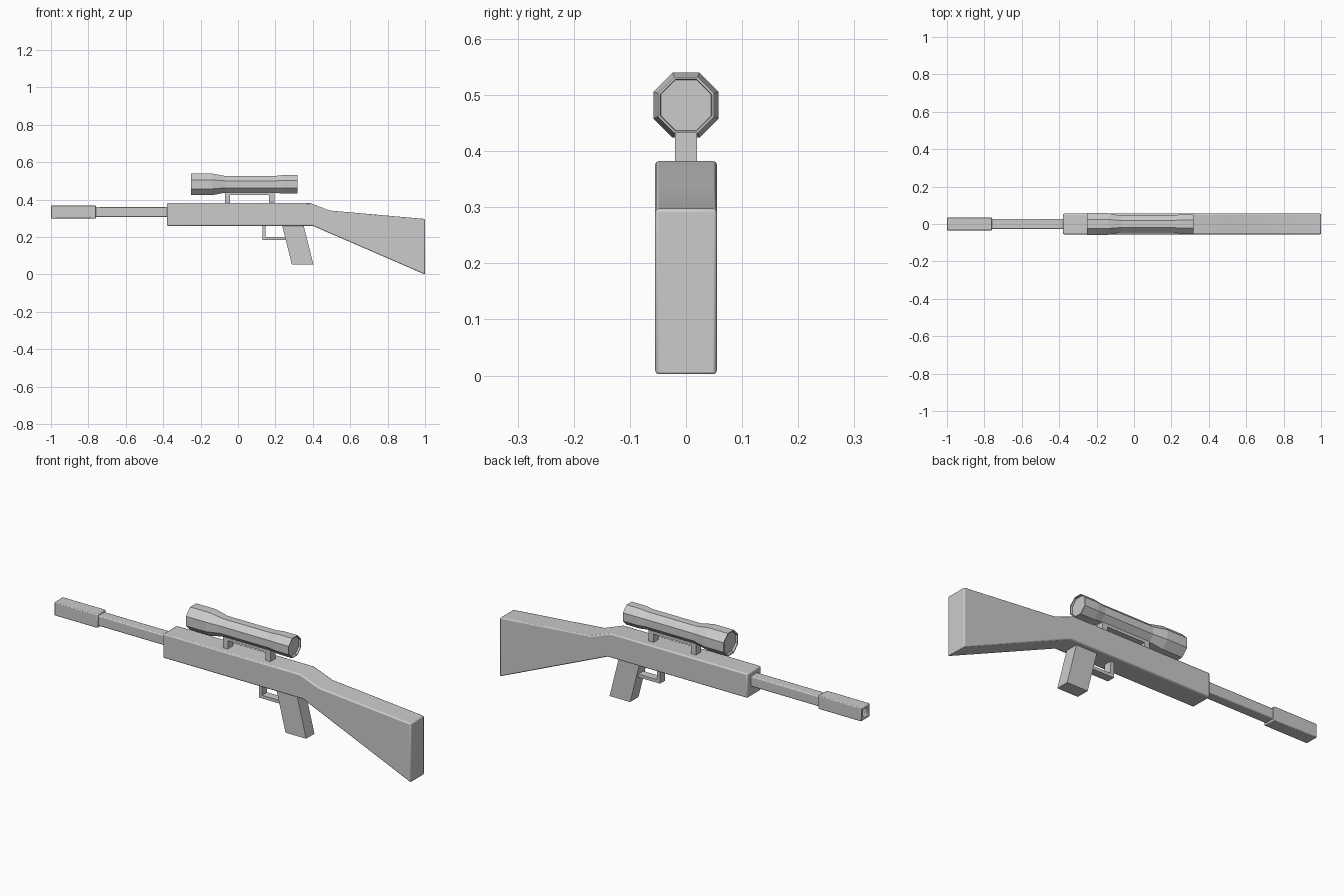
import bpy, bmesh, math

if "Cube" in bpy.data.objects:
    bpy.data.objects.remove(bpy.data.objects["Cube"])


def finish(name, bm, bevel=0.0):
    bmesh.ops.recalc_face_normals(bm, faces=bm.faces)
    me = bpy.data.meshes.new(name)
    bm.to_mesh(me)
    bm.free()
    ob = bpy.data.objects.new(name, me)
    bpy.context.collection.objects.link(ob)
    if bevel:
        mod = ob.modifiers.new("edge_bevel", 'BEVEL')
        mod.width = bevel
        mod.segments = 2
        mod.limit_method = 'ANGLE'
        mod.angle_limit = math.radians(40)
        bpy.ops.object.select_all(action='DESELECT')
        ob.select_set(True)
        bpy.context.view_layer.objects.active = ob
        bpy.ops.object.shade_smooth_by_angle(angle=math.radians(50))
    return ob


def extrude_profile(name, pts, half, bevel=0.0):
    """Side profile (x, z) extruded symmetrically along y."""
    bm = bmesh.new()
    face = bm.faces.new([bm.verts.new((x, -half, z)) for x, z in pts])
    new = bmesh.ops.extrude_face_region(bm, geom=[face])["geom"]
    verts = [v for v in new if isinstance(v, bmesh.types.BMVert)]
    bmesh.ops.translate(bm, verts=verts, vec=(0, 2 * half, 0))
    return finish(name, bm, bevel)


def tube(name, profile, sides, zc, bevel=0.0):
    """Rings of (x, flat-to-centre distance) along x, capped at both ends."""
    bm = bmesh.new()
    rings = []
    for x, a in profile:
        r = a / math.cos(math.pi / sides)
        angs = [2 * math.pi * (i + 0.5) / sides for i in range(sides)]
        rings.append([bm.verts.new((x, r * math.cos(t), zc + r * math.sin(t))) for t in angs])
    for a, b in zip(rings, rings[1:]):
        for i in range(sides):
            j = (i + 1) % sides
            bm.faces.new((a[i], a[j], b[j], b[i]))
    bm.faces.new(rings[0])
    bm.faces.new(rings[-1])
    return finish(name, bm, bevel)


# Receiver and shoulder stock in one piece
extrude_profile("body_and_stock", [
    (-0.38, 0.26), (-0.38, 0.382), (0.385, 0.382), (0.49, 0.342),
    (1.0, 0.297), (1.0, 0.0), (0.40, 0.26)], 0.055, 0.006)

# Square barrel and its hollow muzzle
tube("barrel", [(-0.77, 0.026), (-0.36, 0.026)], 4, 0.334, 0.005)
tube("muzzle", [(-0.93, 0.018), (-1.0, 0.018), (-1.0, 0.034), (-0.76, 0.034)],
     4, 0.334, 0.004)

# Octagonal scope with recessed lenses
tube("scope", [
    (-0.24, 0.050), (-0.25, 0.052), (-0.25, 0.058), (-0.14, 0.058),
    (-0.07, 0.045), (0.20, 0.045), (0.24, 0.050),
    (0.317, 0.050), (0.317, 0.046), (0.307, 0.045)], 8, 0.482)

# Scope bracket: two legs joined by a top rail
extrude_profile("scope_mount", [
    (-0.07, 0.37), (-0.07, 0.44), (0.195, 0.44), (0.195, 0.37),
    (0.167, 0.37), (0.167, 0.424), (-0.043, 0.424), (-0.043, 0.37)], 0.02)

# Pistol grip
extrude_profile("grip", [
    (0.235, 0.265), (0.35, 0.265), (0.403, 0.054), (0.288, 0.054)], 0.033)

# Trigger guard
extrude_profile("trigger_guard", [
    (0.13, 0.265), (0.13, 0.184), (0.262, 0.184), (0.258, 0.20),
    (0.148, 0.20), (0.148, 0.265)], 0.02)
